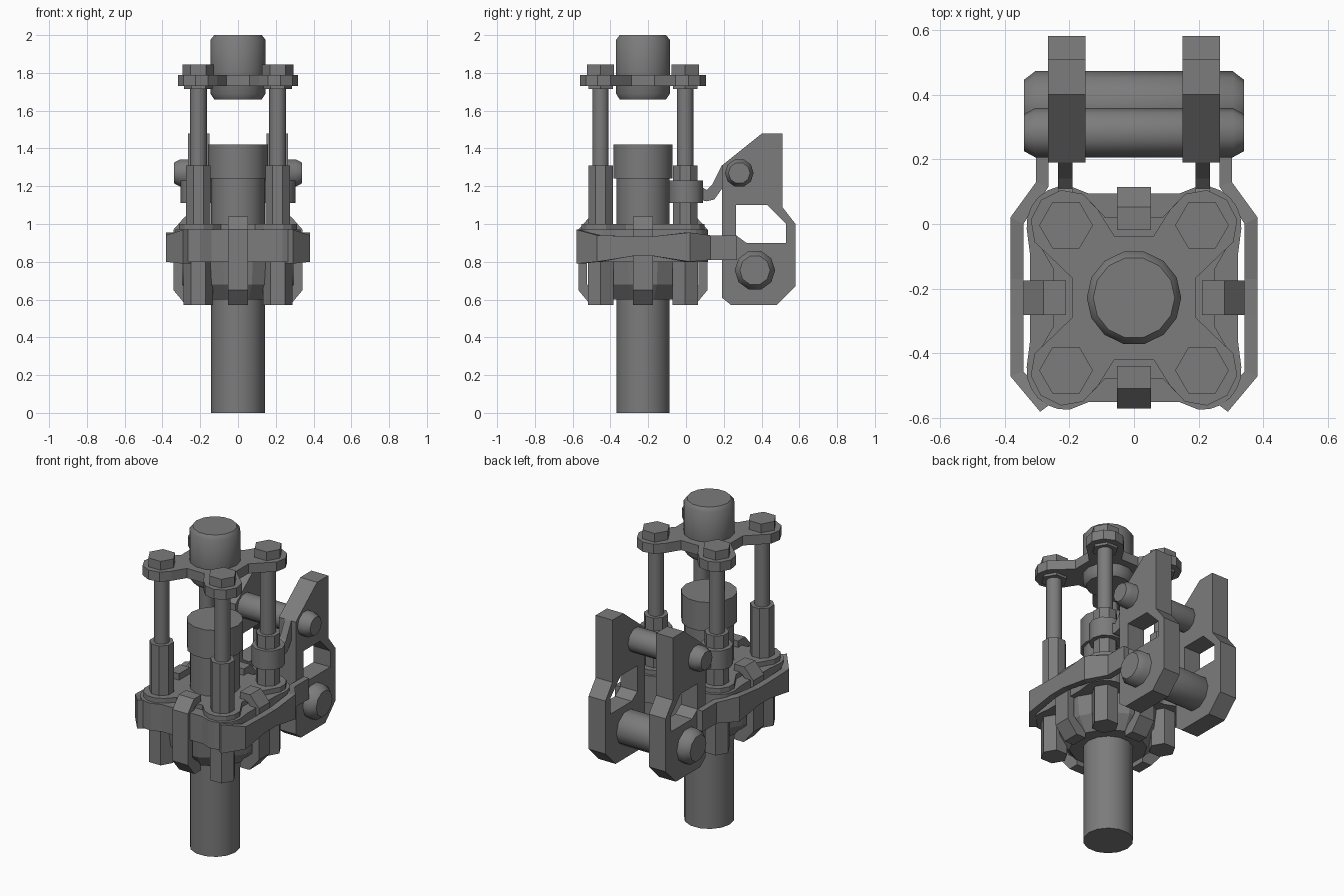
import bpy, bmesh, math
from mathutils import Vector

if "Cube" in bpy.data.objects:
    bpy.data.objects.remove(bpy.data.objects["Cube"])

CY = -0.228                      # y of the main axis
BX, BY = 0.21, 0.224             # bolt offsets from the axis

steel = bpy.data.materials.new("dark_steel")
steel.diffuse_color = (0.2, 0.2, 0.2, 1)
steel.use_nodes = True
steel.node_tree.nodes["Principled BSDF"].inputs["Base Color"].default_value = steel.diffuse_color


def finish(name, bm):
    bmesh.ops.recalc_face_normals(bm, faces=bm.faces)
    me = bpy.data.meshes.new(name)
    bm.to_mesh(me)
    bm.free()
    me.materials.append(steel)
    ob = bpy.data.objects.new(name, me)
    bpy.context.collection.objects.link(ob)
    return ob


def prism(name, loops, lo, hi, place):
    """Fill flat loops (later ones are holes) and extrude from lo to hi."""
    bm = bmesh.new()
    edges = []
    for loop in loops:
        vs = [bm.verts.new((a, b, lo)) for a, b in loop]
        edges += [bm.edges.new((vs[i], vs[i - 1])) for i in range(len(vs))]
    bmesh.ops.triangle_fill(bm, edges=edges, use_beauty=True)
    r = bmesh.ops.extrude_face_region(bm, geom=bm.faces[:])
    for v in r["geom"]:
        if isinstance(v, bmesh.types.BMVert):
            v.co.z = hi
    for v in bm.verts:
        v.co = Vector(place(*v.co))
    bmesh.ops.dissolve_limit(bm, angle_limit=0.01, verts=bm.verts, edges=bm.edges)
    return finish(name, bm)


def bridge(name, rings):
    """Skin a row of equal point rings and cap both ends."""
    bm = bmesh.new()
    rings = [[bm.verts.new(p) for p in ring] for ring in rings]
    for a, b in zip(rings, rings[1:]):
        for i in range(len(a)):
            bm.faces.new((a[i - 1], a[i], b[i], b[i - 1]))
    bm.faces.new(rings[0])
    bm.faces.new(rings[-1])
    return finish(name, bm)


def lathe(name, prof, n, place, smooth=True, turn=0.0):
    """Stack of n-sided rings given as (radius, height)."""
    angles = [turn + math.tau * i / n for i in range(n)]
    ob = bridge(name, [[place(r * math.cos(t), r * math.sin(t), h) for t in angles]
                       for r, h in prof])
    if smooth:
        for o in bpy.context.selected_objects:
            o.select_set(False)
        bpy.context.view_layer.objects.active = ob
        ob.select_set(True)
        bpy.ops.object.shade_smooth_by_angle(angle=math.radians(38))
    return ob


def upright(x, y):
    return lambda a, b, h: (x + a, y + b, h)


def lobed(r, waist, half, a0):
    """Plate outline with a rounded lobe round each bolt and a waist on each side."""
    pts = []
    for sx, sy in ((1, 1), (-1, 1), (-1, -1), (1, -1)):
        arc = [math.radians(a0 + (90 - 2 * a0) * i / 6) for i in range(7)]
        c = [(waist, half)]
        c += [(BX + r * math.cos(t), BY + r * math.sin(t)) for t in arc]
        c += [(half, waist)]
        if sx * sy < 0:
            c.reverse()
        pts += [(sx * a, sy * b) for a, b in c]
    return pts


axis = upright(0, CY)

# Central rod, its head, and the upper piston
lathe("main_rod", [(0.143, 0), (0.143, 1.25)], 14, axis)
lathe("rod_head", [(0.160, 1.24), (0.160, 1.42)], 14, axis)
lathe("upper_piston", [(0.126, 1.66), (0.146, 1.69), (0.146, 1.975), (0.126, 2.0)], 14, axis)

# Top crosshead and the body plates
prism("top_plate", [lobed(0.11, 0.19, 0.06, -65)], 1.73, 1.79, axis)
prism("body_plate", [lobed(0.122, 0.322, 0.14, -5)], 0.80, 0.97, axis)
prism("body_cap", [lobed(0.105, 0.25, 0.09, -45)], 0.97, 1.0, axis)
lathe("body_underside", [(0.22, 0.60), (0.285, 0.68), (0.30, 0.80)], 12, axis,
      smooth=False, turn=math.pi / 12)

# Four guide columns with nuts
for sx in (-1, 1):
    for sy in (-1, 1):
        p = upright(sx * BX, CY + sy * BY)
        lathe("column_rod", [(0.045, 1.28), (0.045, 1.74)], 10, p)
        lathe("column_sleeve", [(0.070, 0.96), (0.070, 1.31)], 8, p, False, math.pi / 8)
        lathe("top_bolt", [(0.083, 1.785), (0.083, 1.845)], 6, p, False)
        lathe("top_bolt_nut", [(0.075, 1.715), (0.075, 1.735)], 6, p, False)
        lathe("lower_bolt", [(0.078, 0.57), (0.078, 0.81)], 6, p, False)

# Four hooked clips around the body
clip = [(0.21, 0.57), (0.275, 0.57), (0.342, 0.65), (0.342, 0.97), (0.28, 1.04), (0.21, 1.04),
        (0.21, 0.99), (0.265, 0.99), (0.295, 0.95), (0.295, 0.68), (0.25, 0.64), (0.21, 0.64)]
for k in range(4):
    c, s = round(math.cos(k * math.pi / 2)), round(math.sin(k * math.pi / 2))
    prism("body_clip", [clip], -0.053, 0.053,
          lambda d, z, w, c=c, s=s: (d * c - w * s, CY + d * s + w * c, z))

# Rear brackets, links and side straps, mirrored left and right
bracket = [(0.40, 1.478), (0.51, 1.478), (0.51, 1.09), (0.58, 1.0), (0.58, 0.67), (0.48, 0.57),
           (0.24, 0.57), (0.19, 0.61), (0.19, 1.31)]
window = [(0.265, 1.10), (0.43, 1.10), (0.53, 1.0), (0.53, 0.90), (0.32, 0.90), (0.265, 0.94)]
link = [(0.06, 1.13), (0.11, 1.12), (0.15, 1.13), (0.20, 1.20), (0.20, 1.31), (0.19, 1.31),
        (0.14, 1.21), (0.11, 1.18), (0.06, 1.21)]
# strap sections: outer x, y, inner x, y, bottom, top
strap = [(0.29, -0.58, 0.25, -0.55, 0.79, 0.97), (0.382, -0.47, 0.342, -0.455, 0.80, 0.94),
         (0.382, -0.28, 0.342, -0.28, 0.83, 0.935), (0.382, -0.17, 0.342, -0.17, 0.83, 0.935),
         (0.382, 0.02, 0.342, 0.0, 0.80, 0.955), (0.302, 0.13, 0.264, 0.115, 0.81, 0.94),
         (0.302, 0.27, 0.264, 0.27, 0.81, 0.94)]
for s in (-1, 1):
    def side(y, z, x, s=s):
        return (s * x, y, z)
    prism("rear_bracket", [bracket, window], 0.15, 0.266, side)
    prism("collar_link", [link], 0.19, 0.235, side)
    lathe("sleeve_collar", [(0.095, 1.11), (0.095, 1.23)], 10, upright(s * BX, 0))
    bridge("side_strap", [[(s * xo, yo, b), (s * xo, yo, t), (s * xi, yi, t), (s * xi, yi, b)]
                          for xo, yo, xi, yi, b, t in strap])

# Cross pins through the rear brackets
for name, y, z, r in (("upper_pin", 0.282, 1.27, 0.076), ("lower_pin", 0.365, 0.755, 0.107)):
    lathe(name, [(r * 0.75, -0.34), (r, -0.305), (r, 0.305), (r * 0.75, 0.34)], 10,
          lambda a, b, h, y=y, z=z: (h, y + a, z + b))
